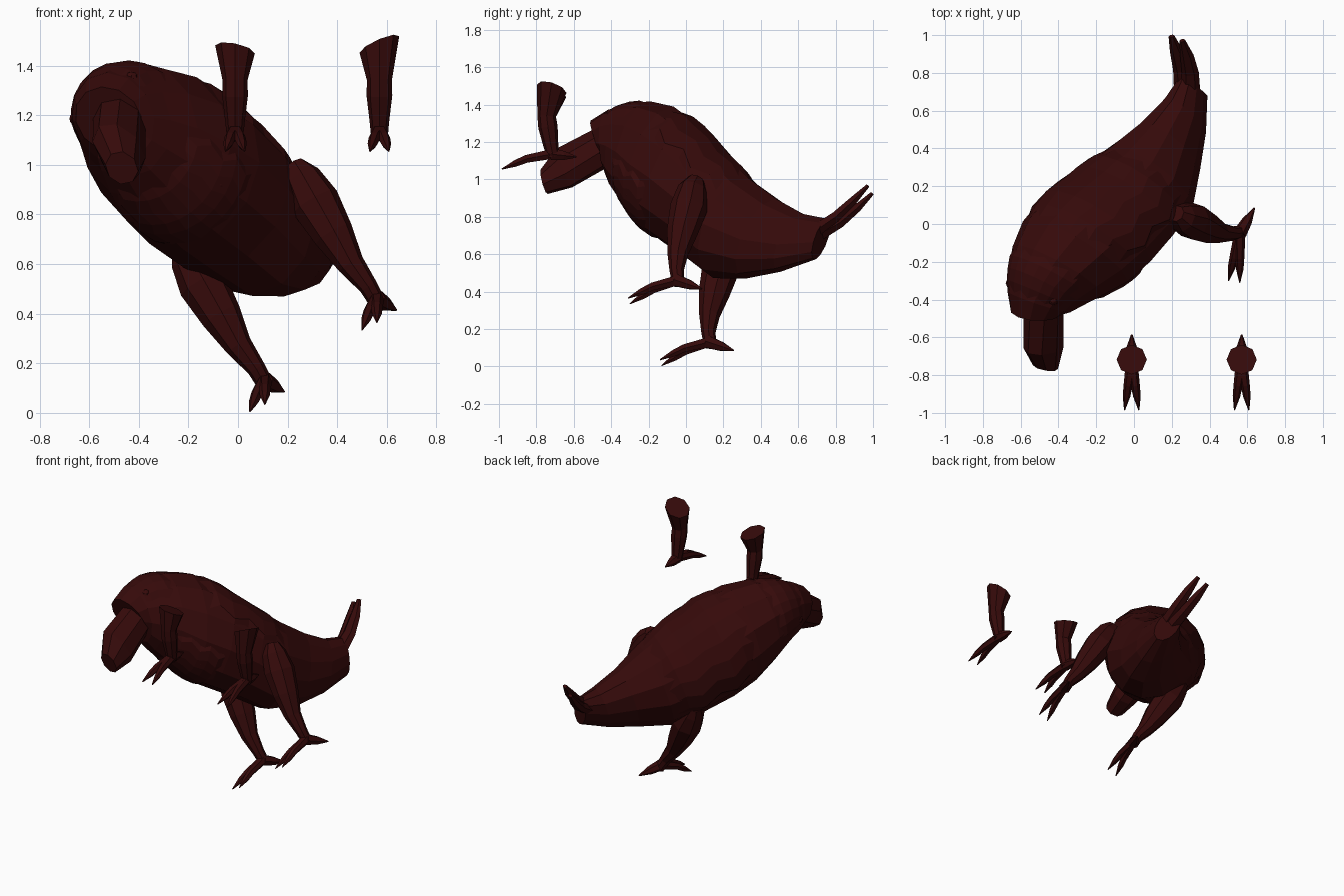
import bpy, bmesh, math
from mathutils import Vector

if "Cube" in bpy.data.objects:
    bpy.data.objects.remove(bpy.data.objects["Cube"])

mat = bpy.data.materials.new("dark_red")
mat.diffuse_color = (0.036, 0.003, 0.003, 1)
mat.use_nodes = True
mat.node_tree.nodes["Principled BSDF"].inputs["Base Color"].default_value = mat.diffuse_color

# Tilted body frame: lateral, lengthwise (to tail), and back direction
LAT, LEN, BACK = Vector((.77, -.31, .56)), Vector((.567, .744, -.374)), Vector((-.3, .605, .747))
MID = .4


def local(s, v, l=0):
    return LAT * (MID + l) + LEN * s + BACK * v


def grid_object(name, rows, wrap=True, caps=True):
    bm = bmesh.new()
    vs = [[bm.verts.new(p) for p in r] for r in rows]
    n = len(rows[0])
    for a, b in zip(vs, vs[1:]):
        for j in range(n if wrap else n - 1):
            k = (j + 1) % n
            bm.faces.new((a[j], a[k], b[k], b[j]))
    if caps:
        bm.faces.new(vs[0])
        bm.faces.new(vs[-1])
    bmesh.ops.recalc_face_normals(bm, faces=bm.faces)
    me = bpy.data.meshes.new(name)
    bm.to_mesh(me)
    bm.free()
    me.materials.append(mat)
    ob = bpy.data.objects.new(name, me)
    bpy.context.collection.objects.link(ob)
    return ob


# Each section: top (s, v), bottom (s, v), half width
def section_point(secs, i, ang, scale=1, l=0):
    k = min(int(i), len(secs) - 2)
    f = i - k
    ts, tv, bs, bv, w = [a + (b - a) * f for a, b in zip(secs[k], secs[k + 1])]
    cs, cv, c, s = (ts + bs) / 2, (tv + bv) / 2, math.cos(ang) * scale, math.sin(ang) * scale
    return local(cs + (ts - cs) * s, cv + (tv - cv) * s, w * c + l)


def loft(name, secs, n, l=0):
    rows = [[section_point(secs, i, math.tau * j / n, 1, l) for j in range(n)] for i in range(len(secs))]
    return grid_object(name, rows)


# Raised plumage sheet lying on the body, with jagged side edges
def plumage(name, i0, i1, a0, a1, scale, jag, nr=6, nc=10):
    rows = []
    for r in range(nr + 1):
        i = i0 + (i1 - i0) * r / nr
        off = jag if r % 2 else 0
        row = []
        for c in range(nc + 1):
            ang = math.radians(a0 + off + (a1 - a0 - 2 * off) * c / nc)
            rim = r in (0, nr) or c in (0, nc)
            row.append(section_point(BODY, i, ang, .95 if rim else scale))
        rows.append(row)
    grid_object(name, rows, wrap=False, caps=False)


def tube(name, pts, n=8, squash=1):
    rows = []
    P = [Vector(p[:3]) for p in pts]
    for i, p in enumerate(P):
        d = (P[min(i + 1, len(P) - 1)] - P[max(i - 1, 0)]).normalized()
        ref = Vector((1, 0, 0)) if abs(d.x) < .85 else Vector((0, 1, 0))
        u = (ref - d * ref.dot(d)).normalized()
        w = d.cross(u)
        r = pts[i][3]
        rows.append([p + u * r * math.cos(math.tau * j / n) + w * r * squash * math.sin(math.tau * j / n)
                     for j in range(n)])
    return grid_object(name, rows)


# Body, head and tail root
BODY = [(-1.18, .84, -.95, .66, .13), (-1.12, .94, -.92, .62, .17), (-1.02, 1.03, -.86, .58, .21),
        (-.9, 1.09, -.75, .53, .265), (-.74, 1.12, -.6, .46, .315), (-.52, 1.08, -.45, .44, .335),
        (-.28, 1.0, -.25, .42, .32), (-.08, .95, -.03, .38, .275), (.12, .925, .17, .45, .185),
        (.3, .92, .34, .57, .125), (.42, .96, .49, .72, .07)]
loft("body", BODY, 12)

# Beak
loft("beak", [(-1.12, .8, -.93, .68, .1), (-1.24, .61, -1.03, .46, .09), (-1.23, .465, -1.13, .365, .065)],
     8, .022)

# Folded wings over the back, breast feathers, hood
plumage("wings", 4, 7, -15, 195, 1.035, 12)
plumage("breast_feathers", 2.6, 5, 205, 335, 1.02, 8)
plumage("hood", 1, 3, 10, 170, 1.035, 0, 4)

# Eyes
for side in (-1, 1):
    bpy.ops.mesh.primitive_uv_sphere_add(segments=8, ring_count=6, radius=.028,
                                         location=local(-1.03, .88, side * .145))
    eye = bpy.context.object
    eye.name = "eye"
    eye.data.materials.append(mat)

# Forked tail feathers
for side in (-1, 1):
    pts = [(*local(.4, .84, side * .02), .055), (*local(.46, .98, side * .03), .045),
           (*local(.485, 1.1, side * .035), .036), (*local(.5, 1.215, side * .037), .016)]
    tube("tail_feather", pts, 6, .7)


# Clawed foot: heel spur and two forward toes with tips
def foot(origin, heel, toes):
    o = Vector(origin)
    tube("heel_claw", [(*o, .037), (*(o.lerp(Vector(heel), .5)), .028), (*heel, .004)], 6)
    for t in toes:
        m = o.lerp(Vector(t), .5) + Vector((0, 0, .015))
        tube("toe", [(*o, .03), (*m, .024), (*(m.lerp(Vector(t), .45)), .02), (*t, .003)], 6)


# Legs: one pair following the tilted body, left one set slightly forward
for shift in (Vector((0, 0, 0)), Vector((-.452, .17, -.33))):
    def at(x, y, z):
        return tuple(Vector((x, y, z)) + shift)
    leg = [(.225, .055, 1.0, .045), (.255, .035, .95, .078), (.31, .015, .85, .1), (.385, -.02, .72, .083),
           (.455, -.045, .6, .055), (.525, -.05, .51, .038), (.565, -.04, .44, .033)]
    tube("leg", [(*at(*p[:3]), p[3]) for p in leg])
    foot(at(.56, -.05, .46), at(.638, .085, .415), [at(.5, -.3, .335), at(.56, -.31, .365)])

# Detached upright forelegs with slanted tops
for x, top, slope in ((-.012, 1.465, -.2), (.57, 1.485, .42)):
    ob = tube("upright_leg", [(x, -.718, top, .08), (x, -.745, 1.34, .05), (x, -.738, 1.28, .052),
                              (x, -.722, 1.18, .04), (x, -.71, 1.12, .034)])
    for vert in ob.data.vertices[:8]:
        vert.co.z += slope * (vert.co.x - x) - .1 * (vert.co.y + .718)
    foot((x, -.72, 1.135), (x, -.585, 1.12), [(x - .038, -.985, 1.055), (x + .038, -.985, 1.055)])
